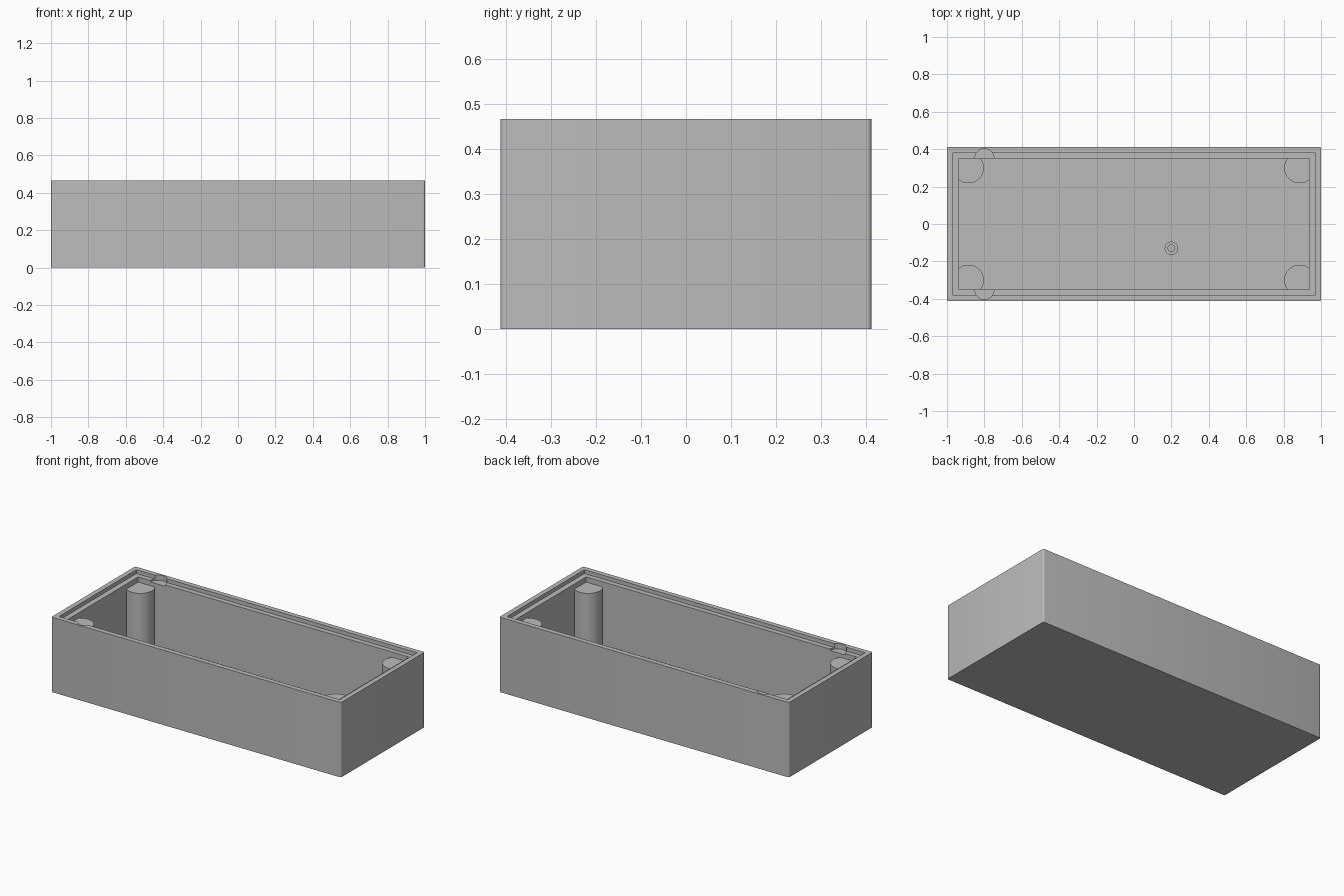
import bpy
import bmesh
from math import radians, cos, sin, tau

cube = bpy.data.objects.get("Cube")
if cube:
    bpy.data.objects.remove(cube, do_unlink=True)

LENGTH, WIDTH, HEIGHT = 2.0, 0.826, 0.467
FLOOR = 0.05
LEDGE_Z = HEIGHT - 0.024
POST_TOP = 0.411
NOTCH_Z = HEIGHT - 0.033

grey = bpy.data.materials.new("plain grey")
grey.use_nodes = True
color = (0.5, 0.5, 0.5, 1)
grey.diffuse_color = color
grey.node_tree.nodes["Principled BSDF"].inputs["Base Color"].default_value = color


def finish(bm, name):
    """Turn a bmesh into a shaded, coloured object."""
    bmesh.ops.recalc_face_normals(bm, faces=bm.faces)
    mesh = bpy.data.meshes.new(name)
    bm.to_mesh(mesh)
    bm.free()
    obj = bpy.data.objects.new(name, mesh)
    bpy.context.collection.objects.link(obj)
    mesh.materials.append(grey)
    return obj


def smooth(obj):
    bpy.ops.object.select_all(action="DESELECT")
    obj.select_set(True)
    bpy.context.view_layer.objects.active = obj
    bpy.ops.object.shade_smooth_by_angle(angle=radians(30))


def loft(rings, name, caps=True):
    """Skin a stack of matching rings; caps close the first and last."""
    bm = bmesh.new()
    loops = [[bm.verts.new(p) for p in ring] for ring in rings]
    pairs = list(zip(loops, loops[1:]))
    if caps:
        bm.faces.new(loops[0])
        bm.faces.new(loops[-1])
    else:
        pairs.append((loops[-1], loops[0]))
    for a, b in pairs:
        for i in range(len(a)):
            j = (i + 1) % len(a)
            bm.faces.new((a[i], a[j], b[j], b[i]))
    return finish(bm, name)


def rectangle(inset_x, inset_y, z):
    x, y = LENGTH / 2 - inset_x, WIDTH / 2 - inset_y
    return [(-x, -y, z), (x, -y, z), (x, y, z), (-x, y, z)]


def circle(x, y, r, z, n=48):
    return [(x + r * cos(tau * i / n), y + r * sin(tau * i / n), z) for i in range(n)]


# Tray: outer wall, lip, recessed ledge and cavity
tray = loft([
    rectangle(0, 0, 0),
    rectangle(0, 0, HEIGHT),
    rectangle(0.031, 0.031, HEIGHT),
    rectangle(0.031, 0.031, LEDGE_Z),
    rectangle(0.065, 0.062, LEDGE_Z),
    rectangle(0.065, 0.062, FLOOR),
], "tray")

# Slightly rounded outer upright corners
bm = bmesh.new()
bm.from_mesh(tray.data)
corners = [e for e in bm.edges
           if all(abs(v.co.x) > 0.99 for v in e.verts)
           and abs(e.verts[0].co.z - e.verts[1].co.z) > 0.4]
bmesh.ops.bevel(bm, geom=corners, offset=0.01, segments=4, profile=0.5, affect="EDGES")
bm.to_mesh(tray.data)
bm.free()

# Half-round notches in the long walls
bpy.context.view_layer.objects.active = tray
for side in (-1, 1):
    y = side * 0.352
    cutter = loft([circle(-0.8, y, 0.051, NOTCH_Z),
                   circle(-0.8, y, 0.051, HEIGHT + 0.1)], "notch_cutter")
    cutter.hide_render = True
    cut = tray.modifiers.new("notch", "BOOLEAN")
    cut.operation = "DIFFERENCE"
    cut.solver = "EXACT"
    cut.object = cutter
    bpy.ops.object.modifier_apply(modifier=cut.name)
    bpy.data.objects.remove(cutter, do_unlink=True)
smooth(tray)

# Corner posts merging into the walls
for x, x_name in ((-0.885, "right"), (0.885, "left")):
    for y, y_name in ((-0.3, "front"), (0.3, "back")):
        smooth(loft([circle(x, y, 0.082, FLOOR - 0.01),
                     circle(x, y, 0.082, POST_TOP)], f"{y_name}_{x_name}_post"))

# Small hollow boss on the floor
bx, by, top = 0.2, -0.13, 0.11
smooth(loft([circle(bx, by, 0.036, FLOOR - 0.01),
             circle(bx, by, 0.036, top),
             circle(bx, by, 0.018, top),
             circle(bx, by, 0.018, FLOOR - 0.01)], "floor_boss", caps=False))
